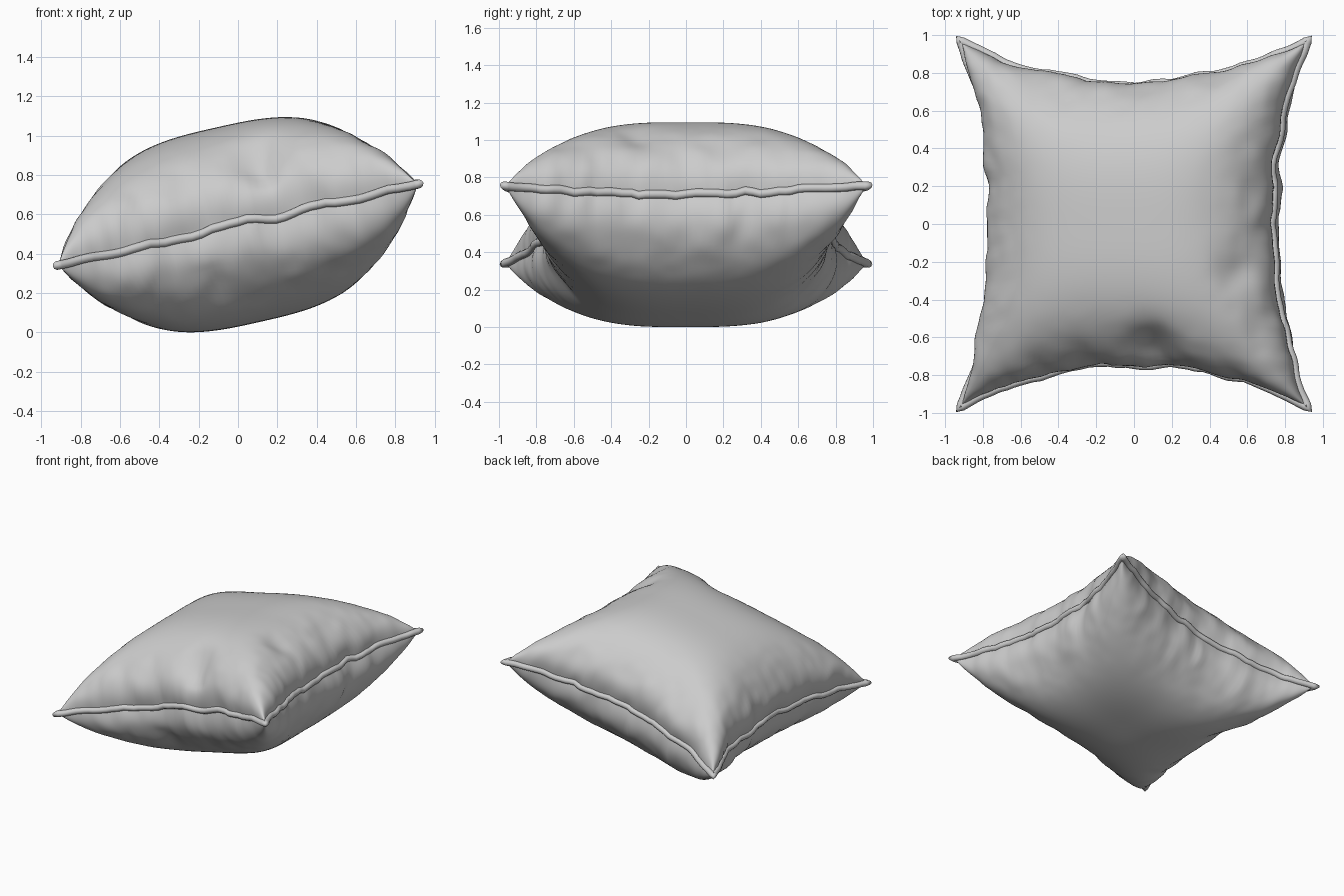
import bpy, bmesh, math
from mathutils import Vector, Matrix, noise

if "Cube" in bpy.data.objects:
    bpy.data.objects.remove(bpy.data.objects["Cube"])

N = 84                 # grid cells per side of each cloth panel
MID_X, MID_Y = 0.742, 0.732     # half sizes at the pinched edge middles
FLARE_X, FLARE_Y = 0.195, 0.232  # extra reach at the corners
TILT = Matrix.Rotation(math.radians(-12.7), 4, 'Y')


def puff(s):
    return max(0.0, 1 - abs(s) ** 3.0) ** 0.45


def cloth(s, t, side):
    """Point of the pillow surface for s, t in -1..1 (side +1 top, -1 bottom, 0 seam)."""
    x = s * (MID_X + FLARE_X * abs(t) ** 2.1)
    y = t * (MID_Y + FLARE_Y * abs(s) ** 2.1)
    fill = puff(s) * puff(t)
    h = 0.507 * fill * side
    # walls swell slightly past the seam
    if side:
        swell = 0.035 * math.sin(math.pi * min(1, fill * 1.3))
        x += math.copysign(swell * abs(s) ** 6 * (1 - t ** 4), s)
        y += math.copysign(swell * abs(t) ** 6 * (1 - s ** 4), t)
    # gathers: strongest along the edges, fading at corners and centre
    big, small = max(abs(s), abs(t)), min(abs(s), abs(t))
    w = big ** 6 * (1 - small ** 4)
    g = noise.noise_vector(Vector((x * 5.5 + 3.1, y * 5.5, h * 1.8)))
    f = noise.noise_vector(Vector((x * 13, y * 13 + 7, h * 3)))
    p = Vector((x, y, h))
    p += Vector((g.x * 0.030 + f.x * 0.012, g.y * 0.030 + f.y * 0.012,
                 g.z * 0.020 + f.z * 0.014)) * w
    # folds pressed into the front of the top panel and beside the seams
    if side:
        for cx, cy, top, depth, r in ((0.17, -0.66, 1, 0.06, 0.11),
                                      (0.64, -0.26, 1, 0.03, 0.09),
                                      (-0.18, -0.70, -1, 0.03, 0.10),
                                      (-0.70, 0.25, -1, 0.03, 0.12)):
            if top == side:
                d2 = ((x - cx) ** 2 + (y - cy) ** 2) / (r * r)
                k = depth * math.exp(-d2) * min(1, abs(h) * 5)
                p.z -= side * k
                p.x -= 0.5 * k * (cx if abs(cx) > abs(cy) else 0)
                p.y -= 0.5 * k * (cy if abs(cy) > abs(cx) else 0)
    return p


def finish(bm, name, shift):
    bmesh.ops.recalc_face_normals(bm, faces=bm.faces)
    bm.transform(Matrix.Translation((0, 0, shift)) @ TILT)
    me = bpy.data.meshes.new(name)
    bm.to_mesh(me)
    bm.free()
    ob = bpy.data.objects.new(name, me)
    bpy.context.collection.objects.link(ob)
    for poly in me.polygons:
        poly.use_smooth = True
    return ob


# Stuffed body: two puffed panels welded along the seam
steps = [math.sin(math.pi / 2 * (2 * i / N - 1)) for i in range(N + 1)]
bm = bmesh.new()
for side in (1, -1):
    grid = [[bm.verts.new(cloth(s, t, side)) for t in steps] for s in steps]
    for i in range(N):
        for j in range(N):
            bm.faces.new((grid[i][j], grid[i + 1][j],
                          grid[i + 1][j + 1], grid[i][j + 1]))
bmesh.ops.remove_doubles(bm, verts=bm.verts, dist=0.0001)
shift = -min((TILT @ v.co).z for v in bm.verts)
finish(bm, "pillow_body", shift)

# Seam piping: mitred tube swept round the outline
M, SIDES, R = 60, 10, 0.023
path = []
for k in range(4):
    for i in range(M):
        a = math.sin(math.pi / 2 * (2 * i / M - 1))
        s, t = ((a, -1), (1, a), (-a, 1), (-1, -a))[k]
        path.append(cloth(s, t, 0))
bm = bmesh.new()
rings = []
for i, p in enumerate(path):
    before = (p - path[i - 1]).normalized()
    after = (path[(i + 1) % len(path)] - p).normalized()
    n1, n2 = (Vector((d.y, -d.x, 0)).normalized() for d in (before, after))
    out = (n1 + n2).normalized()
    out *= min(1.6, 1 / max(0.3, out.dot(n1)))
    ring = []
    for j in range(SIDES):
        a = 2 * math.pi * j / SIDES
        ring.append(bm.verts.new(p + out * (R * math.cos(a) + 0.004)
                                 + Vector((0, 0, R * math.sin(a)))))
    rings.append(ring)
for i, ring in enumerate(rings):
    nxt = rings[(i + 1) % len(rings)]
    for j in range(SIDES):
        q = (j + 1) % SIDES
        bm.faces.new((ring[j], nxt[j], nxt[q], ring[q]))
finish(bm, "seam_piping", shift)
